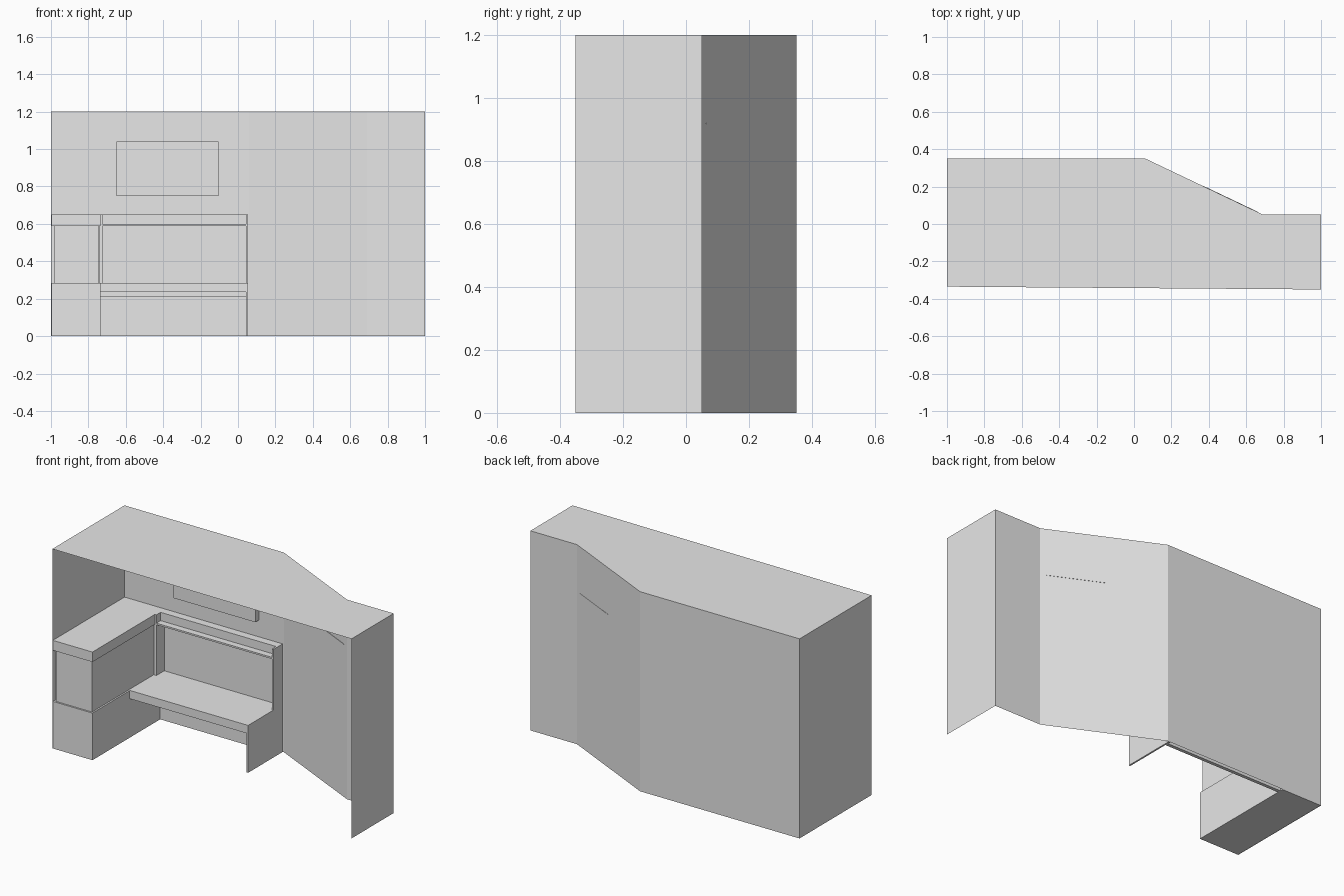
import bpy
import bmesh
from mathutils import Vector

if "Cube" in bpy.data.objects:
    bpy.data.objects.remove(bpy.data.objects["Cube"], do_unlink=True)

grey = bpy.data.materials.new("plain_grey")
grey.use_nodes = True
grey.diffuse_color = (0.8, 0.8, 0.8, 1)
grey.node_tree.nodes["Principled BSDF"].inputs["Base Color"].default_value = (0.8, 0.8, 0.8, 1)


def finish(name, bm):
    bmesh.ops.recalc_face_normals(bm, faces=bm.faces)
    mesh = bpy.data.meshes.new(name)
    bm.to_mesh(mesh)
    bm.free()
    mesh.materials.append(grey)
    obj = bpy.data.objects.new(name, mesh)
    bpy.context.collection.objects.link(obj)
    return obj


def extrude_profile(name, points, offset, start=(0, 0, 0), axes="xy"):
    """Closed prism from a flat outline placed on two axes."""
    bm = bmesh.new()
    verts = []
    for a, b in points:
        p = Vector(start)
        setattr(p, axes[0], a)
        setattr(p, axes[1], b)
        verts.append(bm.verts.new(p))
    face = bm.faces.new(verts)
    result = bmesh.ops.extrude_face_region(bm, geom=[face], use_keep_orig=True)
    moved = [g for g in result["geom"] if isinstance(g, bmesh.types.BMVert)]
    bmesh.ops.translate(bm, verts=moved, vec=offset)
    return finish(name, bm)


def box(name, x, y, z):
    outline = [(x[0], y[0]), (x[1], y[0]), (x[1], y[1]), (x[0], y[1])]
    return extrude_profile(name, outline, (0, 0, z[1] - z[0]), (0, 0, z[0]))


# Room shell: thin walls and ceiling, open at the front and below
plan = [(-1, -0.335), (-1, 0.35), (0.06, 0.35), (0.69, 0.05), (1, 0.05), (1, -0.35)]
bm = bmesh.new()
low = [bm.verts.new((x, y, 0)) for x, y in plan]
top = [bm.verts.new((x, y, 1.2)) for x, y in plan]
for i in range(len(plan) - 1):
    bm.faces.new((low[i], low[i + 1], top[i + 1], top[i]))
bm.faces.new(top)
finish("room_shell", bm)

# Cabinet on the right-hand wall
box("cabinet_base", (-0.998, -0.735), (-0.333, 0.348), (0, 0.283))
box("cabinet_body", (-0.985, -0.745), (-0.323, 0.345), (0.283, 0.59))

# L-shaped worktop with a narrow rear ledge
worktop = [(-0.998, -0.333), (-0.735, -0.333), (-0.735, 0.3),
           (0.045, 0.3), (0.045, 0.348), (-0.998, 0.348)]
extrude_profile("worktop", worktop, (0, 0, 0.06), (0, 0, 0.59))
box("ledge_tray", (-0.735, 0.045), (0.26, 0.3), (0.59, 0.6))

# Recess behind the seat
box("recess_side", (-0.74, -0.725), (0.26, 0.348), (0.283, 0.65))
box("recess_back", (-0.725, 0.045), (0.335, 0.348), (0.283, 0.59))

# Bench seat, its side panel and the kick board below
box("bench_seat", (-0.735, 0.045), (0.02, 0.348), (0.235, 0.285))
side = [(0.02, 0), (0.02, 0.285), (0.26, 0.285), (0.26, 0.65), (0.349, 0.65), (0.349, 0)]
extrude_profile("bench_side", side, (0.01, 0, 0), (0.043, 0, 0), "yz")
box("kick_board", (-0.735, 0.043), (0.31, 0.33), (0, 0.2))
box("kick_rail", (-0.735, 0.043), (0.305, 0.335), (0.2, 0.215))

# Wall panel above the worktop
box("wall_panel", (-0.65, -0.105), (0.315, 0.348), (0.75, 1.04))

# Fine strip along the slanted wall
along = Vector((0.63, -0.3, 0)).normalized()
normal = Vector((-along.y, along.x, 0)) * 0.002
start, end = Vector((0.37, 0.202, 0)), Vector((0.66, 0.064, 0))
strip = [start - normal, end - normal, end + normal, start + normal]
extrude_profile("wall_strip", [(p.x, p.y) for p in strip], (0, 0, 0.003), (0, 0, 0.917))
